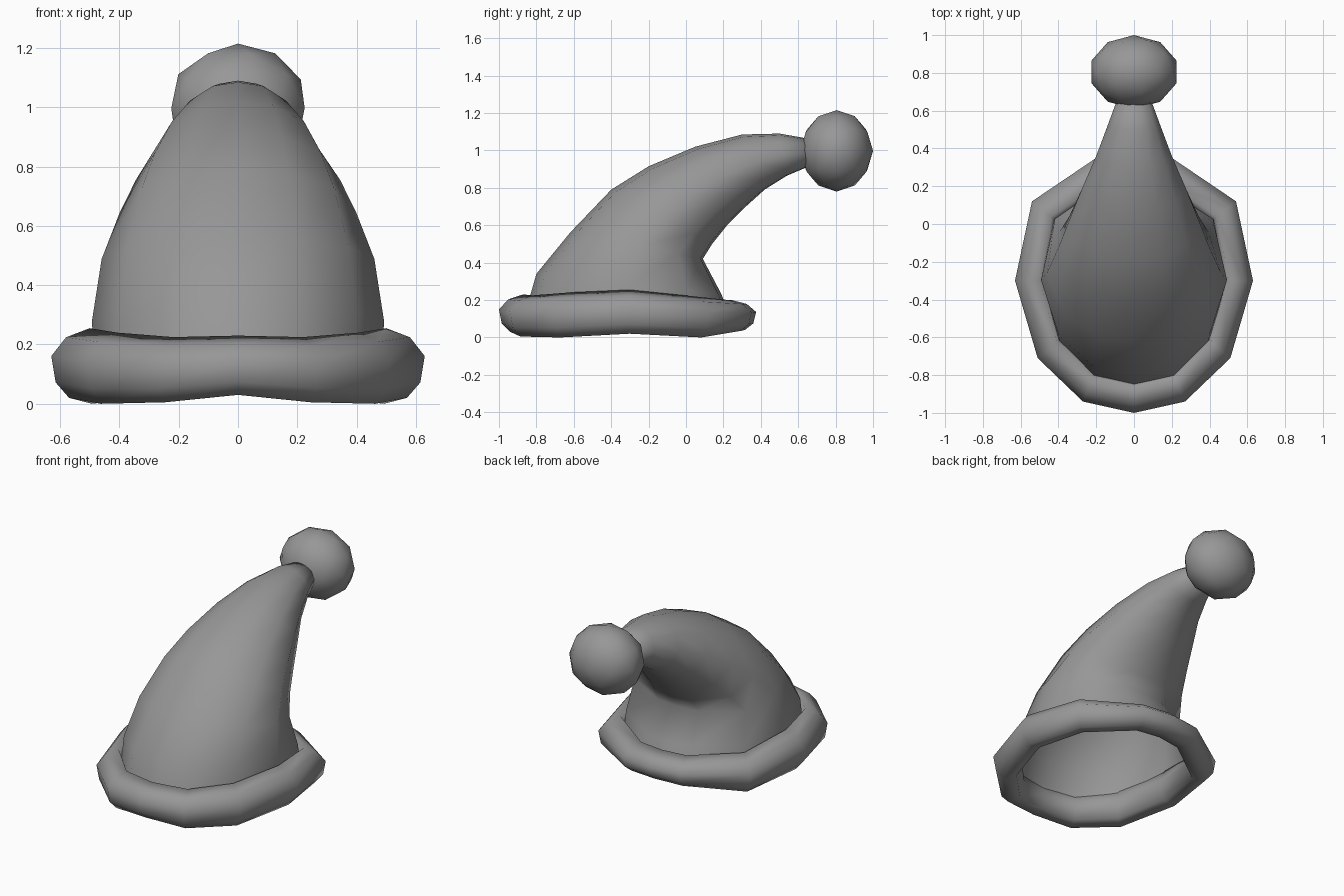
import bpy, bmesh
from mathutils import Vector

if "Cube" in bpy.data.objects:
    bpy.data.objects.remove(bpy.data.objects["Cube"], do_unlink=True)

grey = bpy.data.materials.new("felt grey")
grey.use_nodes = True
COLOUR = (0.31, 0.31, 0.31, 1)
grey.diffuse_color = COLOUR
bsdf = grey.node_tree.nodes["Principled BSDF"]
bsdf.inputs["Base Color"].default_value = COLOUR
bsdf.inputs["Roughness"].default_value = 0.8


def finish(bm, name):
    """Turn a bmesh into a smooth grey object."""
    bmesh.ops.recalc_face_normals(bm, faces=bm.faces)
    for f in bm.faces:
        f.smooth = True
    mesh = bpy.data.meshes.new(name)
    bm.to_mesh(mesh)
    bm.free()
    mesh.materials.append(grey)
    obj = bpy.data.objects.new(name, mesh)
    bpy.context.collection.objects.link(obj)
    return obj


def bridge(bm, a, b):
    """Quads between two closed loops of equal length."""
    n = len(a)
    for i in range(n):
        j = (i + 1) % n
        bm.faces.new((a[i], a[j], b[j], b[i]))


# Half outline of the brim, front to back: x, y, bottom z, top z
half = [(0, -1, .03, .23), (.27, -.94, .005, .225), (.51, -.71, 0, .24),
        (.63, -.3, .02, .255), (.54, .12, 0, .22), (.2, .35, .035, .2),
        (0, .375, .04, .2)]
outline = half + [(-x, y, lo, hi) for x, y, lo, hi in half[-2:0:-1]]
MID = -.3125

# Rolled brim: section as (inward distance, height fraction)
section = [(.015, .22), (0, .6), (.05, .87), (.13, 1), (.17, .5), (.14, .06), (.06, 0)]
bm = bmesh.new()
loops = []
for x, y, lo, hi in outline:
    inward = (Vector((0, MID)) - Vector((x, y))).normalized()
    loops.append([bm.verts.new((x + inward.x * d, y + inward.y * d, lo + (hi - lo) * h))
                  for d, h in section])
for k, loop in enumerate(loops):
    bridge(bm, loop, loops[(k + 1) % len(loops)])
finish(bm, "brim")

# Drooping cone: front y, front z, back y, back z, half width
rings = [(-.86, .13, .24, .1, .49), (-.8, .34, .19, .23, .492),
         (-.62, .56, .09, .42, .46), (-.4, .79, .14, .5, .4),
         (-.2, .915, .22, .6, .345), (.05, 1.02, .32, .7, .275),
         (.3, 1.085, .42, .79, .2), (.5, 1.09, .54, .865, .14),
         (.67, 1.06, .67, .92, .085)]
bm = bmesh.new()
last = None
for fy, fz, by, bz, w in rings:
    front, back = Vector((0, fy, fz)), Vector((0, by, bz))
    loop = []
    for x, y, lo, hi in outline:
        p = front.lerp(back, (y + 1) / 1.375)
        loop.append(bm.verts.new((x / .63 * w, p.y, p.z)))
    if last:
        bridge(bm, last, loop)
    last = loop
bm.faces.new(last)
finish(bm, "hat_body")

# Pompom on the tip, fitted to its box
bm = bmesh.new()
bmesh.ops.create_icosphere(bm, subdivisions=2, radius=1)
low, high = Vector((-.225, .61, .78)), Vector((.225, 1, 1.215))
for axis in range(3):
    size = max(v.co[axis] for v in bm.verts)
    for v in bm.verts:
        v.co[axis] = (low[axis] + high[axis]) / 2 + v.co[axis] / size * (high[axis] - low[axis]) / 2
finish(bm, "pompom")
